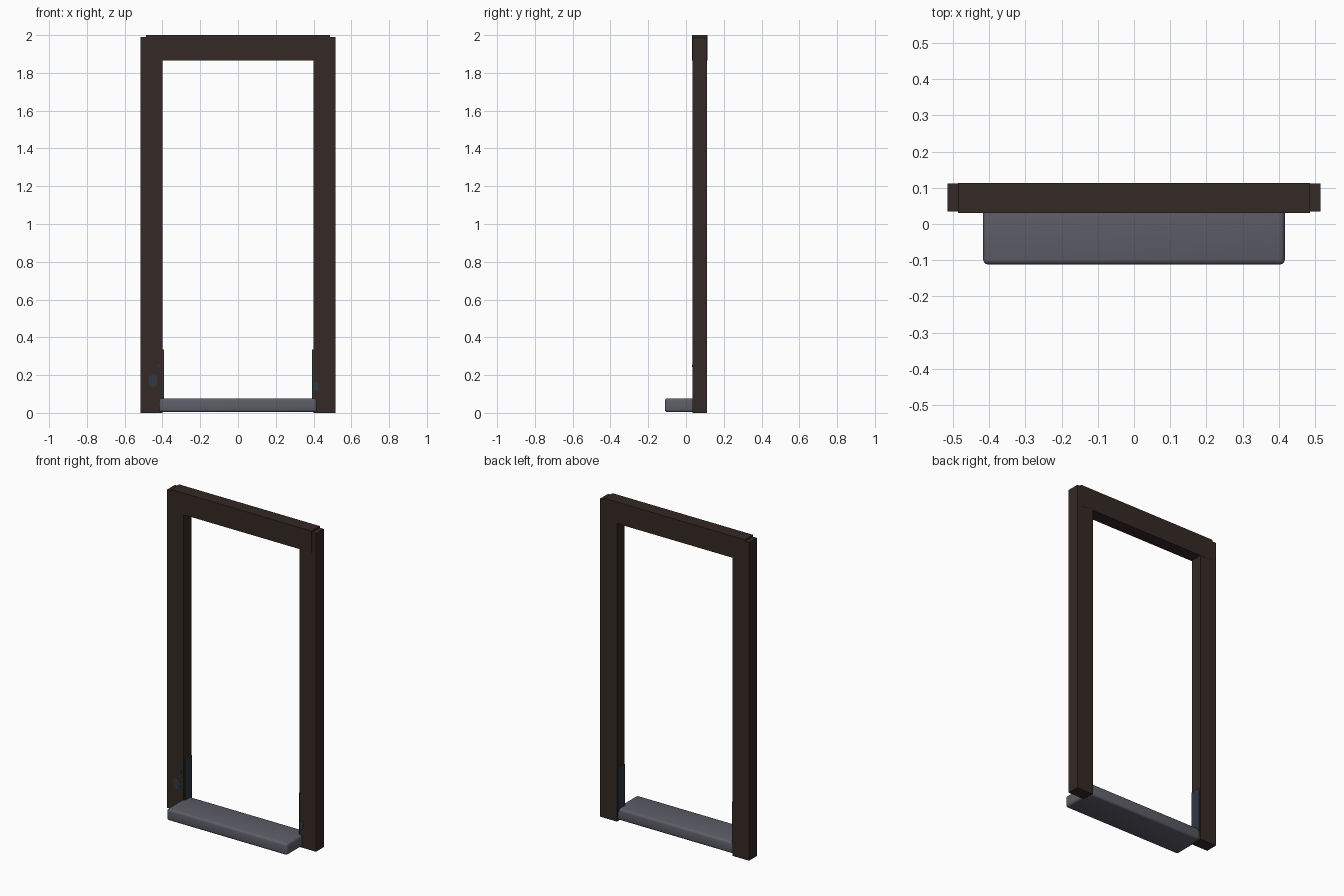
import bpy, math

if "Cube" in bpy.data.objects:
    bpy.data.objects.remove(bpy.data.objects["Cube"])


def material(name, rgb):
    m = bpy.data.materials.new(name)
    m.diffuse_color = (*rgb, 1)
    m.use_nodes = True
    m.node_tree.nodes["Principled BSDF"].inputs["Base Color"].default_value = m.diffuse_color
    return m


WOOD = material("dark_wood", (0.035, 0.022, 0.018))
STONE = material("grey_stone", (0.11, 0.11, 0.14))
IRON = material("dark_iron", (0.03, 0.04, 0.055))


def box(name, lo, hi, mat, bevel=0, segments=3):
    bpy.ops.mesh.primitive_cube_add(size=1, location=[(a + b) / 2 for a, b in zip(lo, hi)])
    o = bpy.context.object
    o.name = name
    o.scale = [b - a for a, b in zip(lo, hi)]
    bpy.ops.object.transform_apply(location=False, rotation=False, scale=True)
    o.data.materials.append(mat)
    if bevel:
        b = o.modifiers.new("rounding", "BEVEL")
        b.width = bevel
        b.segments = segments
        bpy.ops.object.modifier_apply(modifier=b.name)
        bpy.ops.object.shade_smooth_by_angle()
    return o


def stud(name, loc, radius, depth, rotation, stretch=1):
    bpy.ops.mesh.primitive_cylinder_add(vertices=12, radius=radius, depth=depth,
                                        location=loc, rotation=rotation)
    o = bpy.context.object
    o.name = name
    o.scale.y = stretch
    o.data.materials.append(IRON)


# Posts with low iron plates on their inner faces
for side, s in (("left", -1), ("right", 1)):
    xs = sorted((s * 0.40, s * 0.515))
    box(side + "_post", (xs[0], 0.035, 0), (xs[1], 0.112, 1.99), WOOD)
    xs = sorted((s * 0.393, s * 0.402))
    box(side + "_plate", (xs[0], 0.042, 0.06), (xs[1], 0.106, 0.335), IRON)

# Lintel slightly proud of the posts
box("lintel", (-0.487, 0.031, 1.865), (0.487, 0.113, 2.0), WOOD)

# Rounded threshold step
box("step", (-0.417, -0.112, 0.004), (0.417, 0.1, 0.077), STONE, 0.014)

# Small studs set almost flush in the post fronts
stud("left_stud", (-0.45, 0.035, 0.17), 0.025, 0.003, (math.pi / 2, 0, 0), 1.4)
stud("left_pin", (-0.42, 0.034, 0.25), 0.006, 0.007, (math.pi / 2, 0, 0))
stud("right_stud", (0.415, 0.035, 0.14), 0.013, 0.003, (math.pi / 2, 0, 0), 2)
